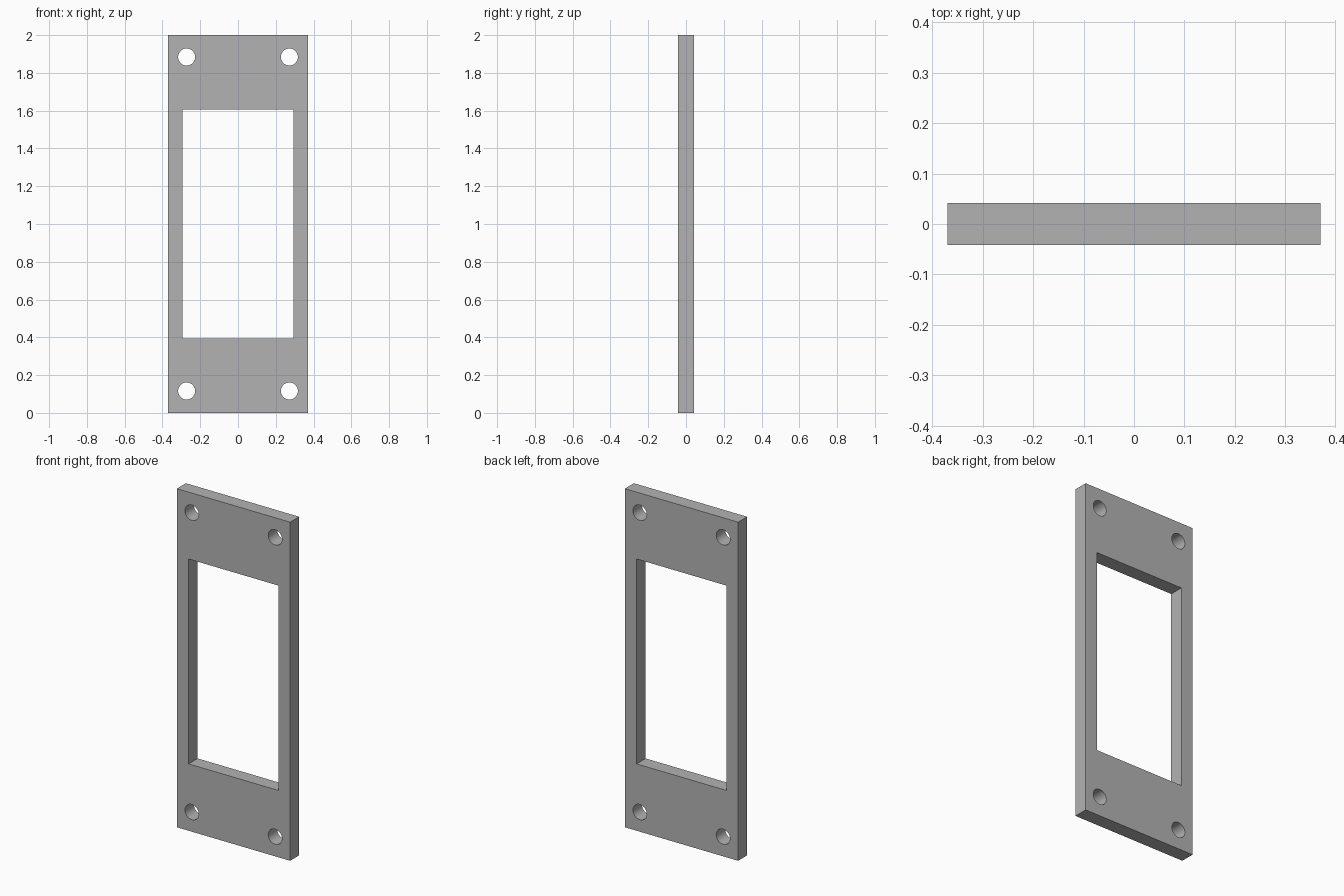
import bpy
import math

cube = bpy.data.objects.get("Cube")
if cube:
    bpy.data.objects.remove(cube, do_unlink=True)

WIDTH, DEPTH, HEIGHT = 0.74, 0.084, 2.0
WINDOW_WIDTH, WINDOW_HEIGHT = 0.586, 1.21
HOLE_X, HOLE_Z, HOLE_RADIUS = 0.272, 0.884, 0.045
MID = HEIGHT / 2

grey = bpy.data.materials.new("plain grey")
grey.use_nodes = True
colour = (0.45, 0.45, 0.45, 1)
grey.diffuse_color = colour
grey.node_tree.nodes["Principled BSDF"].inputs["Base Color"].default_value = colour


def box(name, x, y, z):
    """Box centred on the middle of the plate."""
    bpy.ops.mesh.primitive_cube_add(size=1, location=(0, 0, MID))
    obj = bpy.context.object
    obj.name = name
    obj.scale = (x, y, z)
    bpy.ops.object.transform_apply(location=False, rotation=False, scale=True)
    obj.data.materials.append(grey)
    return obj


def cut(target, cutter):
    """Cut one shape out of another and discard the cutter."""
    cutter.hide_render = True
    mod = target.modifiers.new("cut", "BOOLEAN")
    mod.operation = "DIFFERENCE"
    mod.solver = "EXACT"
    mod.object = cutter
    bpy.context.view_layer.objects.active = target
    bpy.ops.object.modifier_apply(modifier=mod.name)
    bpy.data.objects.remove(cutter, do_unlink=True)


# Flat plate with a large rectangular window
plate = box("mounting_plate", WIDTH, DEPTH, HEIGHT)
cut(plate, box("window_cutter", WINDOW_WIDTH, DEPTH * 3, WINDOW_HEIGHT))

# Round screw hole in each corner
for sx in (-1, 1):
    for sz in (-1, 1):
        bpy.ops.mesh.primitive_cylinder_add(
            vertices=48, radius=HOLE_RADIUS, depth=DEPTH * 3,
            location=(sx * HOLE_X, 0, MID + sz * HOLE_Z),
            rotation=(math.pi / 2, 0, 0))
        hole = bpy.context.object
        hole.name = "screw_hole_cutter"
        hole.data.materials.append(grey)
        cut(plate, hole)

# Smooth hole walls, sharp plate edges
bpy.ops.object.select_all(action="DESELECT")
plate.select_set(True)
bpy.context.view_layer.objects.active = plate
bpy.ops.object.shade_smooth_by_angle(angle=math.radians(30))
